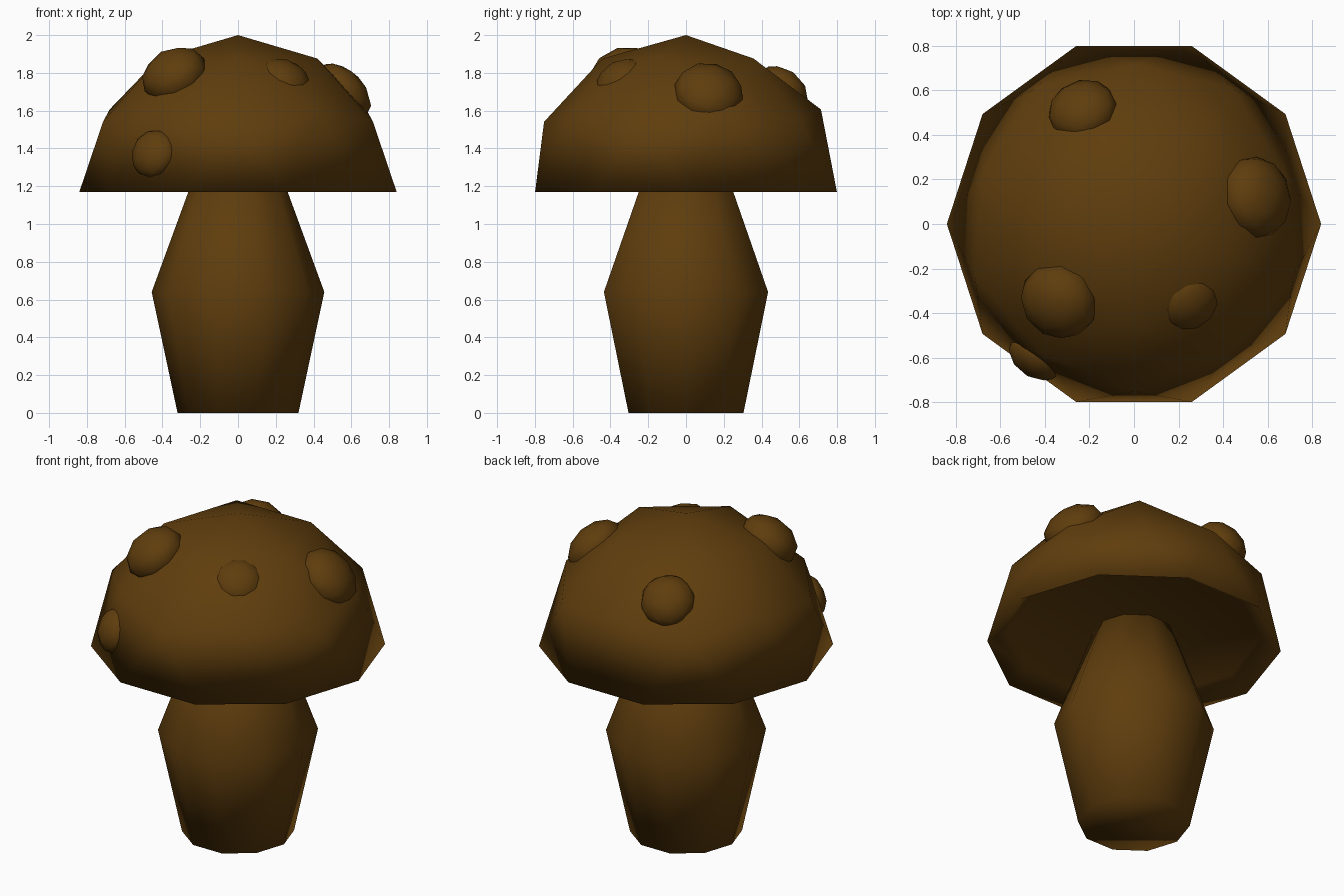
import bpy, bmesh, math
from mathutils import Vector, Matrix

cube = bpy.data.objects.get("Cube")
if cube:
    bpy.data.objects.remove(cube, do_unlink=True)

# One earthy brown for the whole mushroom
BROWN = (0.115, 0.047, 0.004, 1.0)
brown = bpy.data.materials.new("earth_brown")
brown.use_nodes = True
brown.diffuse_color = BROWN
brown.node_tree.nodes["Principled BSDF"].inputs["Base Color"].default_value = BROWN


def finish(bm, name):
    """Turn a bmesh into a smooth-shaded object."""
    bmesh.ops.recalc_face_normals(bm, faces=bm.faces)
    for f in bm.faces:
        f.smooth = True
    mesh = bpy.data.meshes.new(name)
    bm.to_mesh(mesh)
    bm.free()
    mesh.materials.append(brown)
    obj = bpy.data.objects.new(name, mesh)
    bpy.context.collection.objects.link(obj)
    return obj


# Stem: ten-sided, bulging in the middle, its top sunk into the cap
SIDES = 10
bm = bmesh.new()
rings = []
for r, z in [(0.32, 0), (0.457, 0.64), (0.23, 1.26)]:
    angles = [math.tau * i / SIDES for i in range(SIDES)]
    rings.append([bm.verts.new((r * math.cos(a), r * math.sin(a), z)) for a in angles])
for low, high in zip(rings, rings[1:]):
    for i in range(SIDES):
        j = (i + 1) % SIDES
        bm.faces.new((low[i], low[j], high[j], high[i]))
bm.faces.new(rings[0][::-1])
bm.faces.new(rings[-1])
finish(bm, "stem")

# Cap: upper half of a low-poly ball
RIM = 1.17
bm = bmesh.new()
bmesh.ops.create_icosphere(bm, subdivisions=2, radius=1)
below = [v for v in bm.verts if v.co.z < -0.01]
bmesh.ops.delete(bm, geom=below, context='VERTS')
bmesh.ops.transform(bm, verts=bm.verts,
                    matrix=Matrix.Translation((0, 0, RIM))
                    @ Matrix.Diagonal((0.84, 0.84, 0.83, 1))
                    @ Matrix.Rotation(-math.pi / 2, 4, 'Z'))

# Underside: the rim turns inwards and up to a shallow recess
rim_edges = [e for e in bm.edges if e.is_boundary]
lip = bmesh.ops.extrude_edge_only(bm, edges=rim_edges)["geom"]
for v in lip:
    if isinstance(v, bmesh.types.BMVert):
        v.co = (v.co.x * 0.86, v.co.y * 0.86, RIM + 0.08)
bmesh.ops.holes_fill(bm, edges=[e for e in bm.edges if e.is_boundary], sides=0)
finish(bm, "cap")

# Warts: domed balls half sunk in the cap (centre, facing, radius, thickness)
warts = {
    "front_large": ((-0.337, -0.345, 1.79), (-0.42, -0.43, 0.80), 0.18, 0.13),
    "back": ((-0.23, 0.507, 1.70), (-0.29, 0.66, 0.69), 0.16, 0.115),
    "side": ((0.547, 0.12, 1.693), (0.72, 0.15, 0.68), 0.187, 0.125),
    "front_sunken": ((0.24, -0.34, 1.755), (0.355, -0.485, 0.80), 0.153, 0.105),
    "front_low": ((-0.442, -0.595, 1.37), (-0.56, -0.77, 0.28), 0.135, 0.09),
}
for label, (centre, facing, radius, depth) in warts.items():
    bm = bmesh.new()
    bmesh.ops.create_icosphere(bm, subdivisions=2, radius=1)
    turn = Vector(facing).to_track_quat('Z', 'Y').to_matrix().to_4x4()
    bmesh.ops.transform(bm, verts=bm.verts,
                        matrix=Matrix.Translation(centre) @ turn
                        @ Matrix.Diagonal((radius, radius, depth, 1)))
    finish(bm, "wart_" + label)
